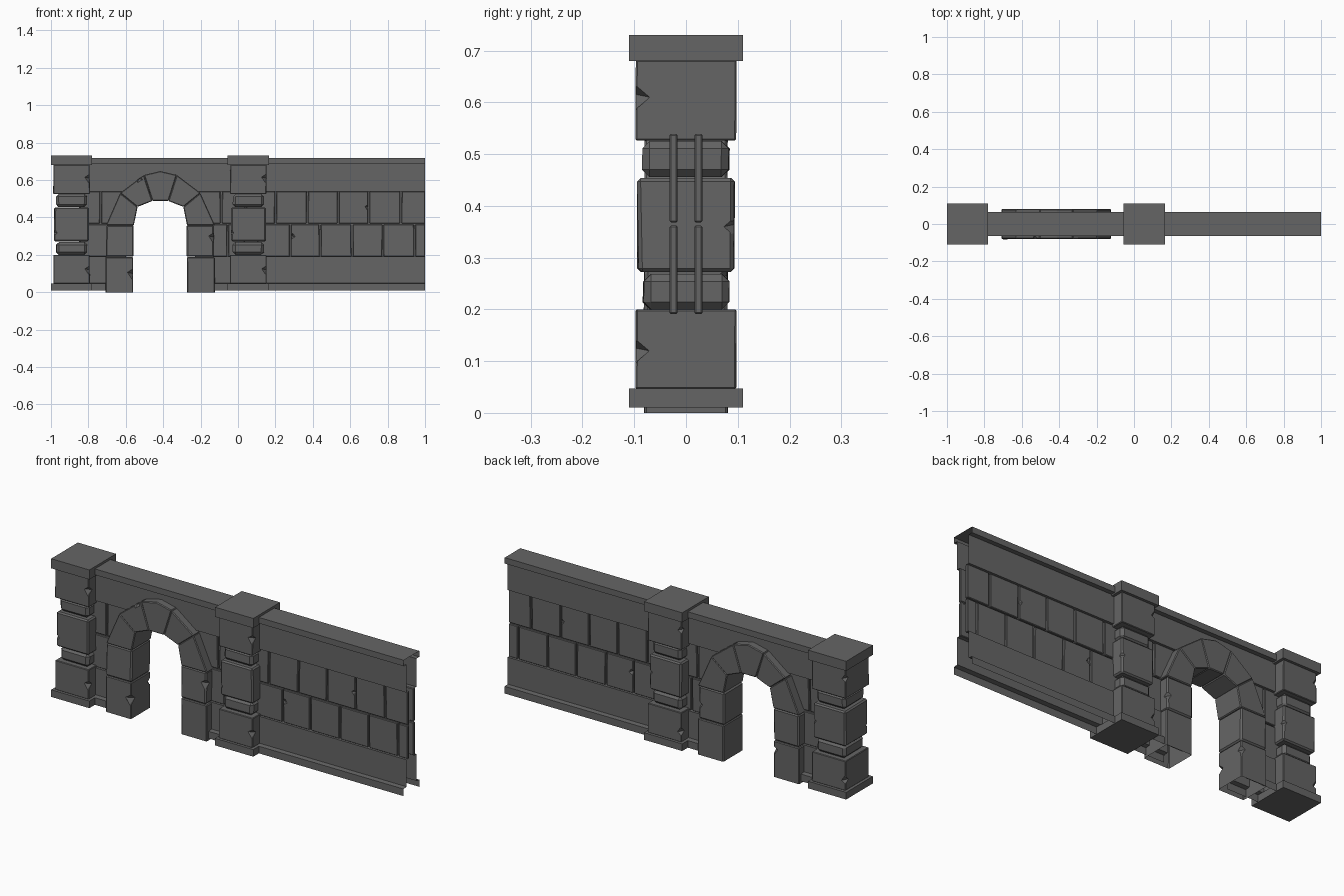
import bpy, bmesh, math, random
from mathutils import Matrix, Vector

if "Cube" in bpy.data.objects:
    bpy.data.objects.remove(bpy.data.objects["Cube"])

random.seed(4)
stone = bpy.data.materials.new("grey stone")
stone.diffuse_color = (0.13, 0.13, 0.13, 1)
stone.use_nodes = True
stone.node_tree.nodes["Principled BSDF"].inputs["Base Color"].default_value = stone.diffuse_color


def finish(name, bm):
    me = bpy.data.meshes.new(name)
    bm.to_mesh(me)
    bm.free()
    me.materials.append(stone)
    ob = bpy.data.objects.new(name, me)
    bpy.context.scene.collection.objects.link(ob)
    return ob


def notch(ob, spots):
    """Cut small wedge-shaped chips (x, y, z, size) out of a stone."""
    bm = bmesh.new()
    for x, y, z, s in spots:
        m = Matrix.Translation((x, y, z)) @ Matrix.Rotation(0.2, 4, 'Y') @ Matrix.Diagonal((s, s, s, 1))
        bmesh.ops.create_uvsphere(bm, u_segments=4, v_segments=2, radius=1, matrix=m)
    cutter = finish("chip_cutter", bm)
    cutter.hide_render = True
    mod = ob.modifiers.new("chips", 'BOOLEAN')
    mod.operation, mod.solver, mod.object = 'DIFFERENCE', 'EXACT', cutter
    bpy.context.view_layer.update()
    dg = bpy.context.evaluated_depsgraph_get()
    me = bpy.data.meshes.new_from_object(ob.evaluated_get(dg))
    ob.modifiers.clear()
    ob.data = me
    bpy.data.objects.remove(cutter)


def prism(name, pts, y0, y1, bevel=0.0, jitter=0.0, chips=(), open_bottom=False):
    """Stone with an outline in x/z, running from y0 to y1."""
    bm = bmesh.new()
    face = bm.faces.new([bm.verts.new((x, y0, z)) for x, z in pts])
    ext = bmesh.ops.extrude_face_region(bm, geom=[face])["geom"]
    for v in ext:
        if isinstance(v, bmesh.types.BMVert):
            v.co.y = y1
    for v in bm.verts:
        v.co += Vector([random.uniform(-jitter, jitter) for _ in range(2)] + [0])
    bmesh.ops.recalc_face_normals(bm, faces=bm.faces)
    if bevel:
        edges = [e for e in bm.edges if not (open_bottom and all(v.co.z < 0.001 for v in e.verts))]
        bmesh.ops.bevel(bm, geom=edges, offset=bevel, segments=1, affect='EDGES', clamp_overlap=True)
        bmesh.ops.recalc_face_normals(bm, faces=bm.faces)
    ob = finish(name, bm)
    if chips:
        notch(ob, chips)
    if open_bottom:
        bm = bmesh.new()
        bm.from_mesh(ob.data)
        low = [f for f in bm.faces if f.normal.z < -0.9 and f.calc_center_median().z < 0.002]
        bmesh.ops.delete(bm, geom=low, context='FACES')
        bm.to_mesh(ob.data)
        bm.free()
    return ob


def rect(x0, x1, z0, z1):
    return [(x0, z0), (x1, z0), (x1, z1), (x0, z1)]


# Pillars: stacked stones between a base and a cap
def pillar(name, cx):
    def stone_block(part, h, z0, z1, bevel=0.0, jitter=0.0, chips=()):
        prism(f"{name}_{part}", rect(cx - h, cx + h, z0, z1), -h, h, bevel, jitter,
              [(cx + x, y, z, s) for x, y, z, s in chips])
    stone_block("base", 0.11, 0.01, 0.047)
    stone_block("bottom_block", 0.097, 0.046, 0.2, 0.003, 0.001,
                [(0.097, -0.097, 0.12, 0.026), (-0.097, 0.097, 0.1, 0.024)])
    stone_block("lower_ring", 0.083, 0.2, 0.268, 0.014, 0.002)
    stone_block("middle_block", 0.093, 0.272, 0.454, 0.007, 0.002,
                [(0.093, 0.093, 0.36, 0.02), (-0.093, -0.093, 0.32, 0.018)])
    stone_block("upper_ring", 0.083, 0.456, 0.525, 0.014, 0.002)
    stone_block("top_block", 0.097, 0.526, 0.682, 0.003, 0.001,
                [(0.097, -0.097, 0.61, 0.027), (-0.097, 0.097, 0.63, 0.022)])
    stone_block("cap", 0.11, 0.68, 0.73)


pillar("left_pillar", -0.89)
pillar("middle_pillar", 0.055)


# Wall shell: hollow profile, open below and at the ends
def wall(name, x0, x1, half):
    prof = half + [(-y, z) for y, z in reversed(half)]
    bm = bmesh.new()
    a = [bm.verts.new((x0, y, z)) for y, z in prof]
    b = [bm.verts.new((x1, y, z)) for y, z in prof]
    for i in range(len(prof) - 1):
        bm.faces.new((a[i], b[i], b[i + 1], a[i + 1]))
    finish(name, bm)


upper = [(-0.04, 0.54), (-0.04, 0.687), (-0.064, 0.687), (-0.064, 0.718)]
full = [(-0.064, 0.01), (-0.064, 0.047), (-0.04, 0.05), (-0.04, 0.19), (-0.02, 0.19), (-0.02, 0.54)] + upper
wall("wall_left_of_arch", -0.85, -0.6, full)
wall("wall_over_arch", -0.6, -0.23, upper)
wall("long_wall", -0.23, 1.0, full)


# Brick courses set into the recess on both faces
def course(name, seams, z0, z1, chips):
    for i, (xa, xb) in enumerate(zip(seams, seams[1:])):
        g = 0.004
        right = xb if xb == 1 else xb - g
        t = random.uniform(-0.002, 0.002)
        pts = [(xa + g, z0), (right, z0), (right + (0 if xb == 1 else t), z1), (xa + g + t, z1)]
        spots = [c for c in chips if xa < c[0] < xb]
        for side, s in (("front", -1), ("back", 1)):
            prism(f"{name}_brick_{side}_{i}", pts, s * 0.016, s * 0.032, 0.003, 0,
                  [(x, s * 0.034, z, r) for x, z, r in spots])


course("upper_right", [0.04, 0.2, 0.37, 0.535, 0.7, 0.87, 1], 0.368, 0.539, [(0.692, 0.455, 0.016)])
course("lower_right", [0.1, 0.28, 0.44, 0.61, 0.775, 0.945, 1], 0.191, 0.362, [(0.29, 0.30, 0.018)])
course("upper_left", [-0.85, -0.735, -0.6], 0.368, 0.539, [])
course("lower_left", [-0.85, -0.6], 0.191, 0.362, [])
course("upper_middle", [-0.23, -0.09, 0.04], 0.368, 0.539, [])
course("lower_middle", [-0.23, -0.055, 0.04], 0.191, 0.362, [])

# Arch legs: two stones each side
D = 0.08
CX = -0.415
prism("left_leg_bottom", rect(-0.708, -0.56, 0, 0.188), -D, D, 0.004, 0.001,
      [(-0.56, -D, 0.1, 0.032), (-0.56, D, 0.14, 0.025)], True)
prism("left_leg_top", rect(-0.706, -0.558, 0.19, 0.358), -D, D, 0.007, 0.002)
prism("right_leg_bottom", rect(-0.272, -0.124, 0, 0.188), -D, D, 0.004, 0.001, (), True)
prism("right_leg_top", rect(-0.276, -0.128, 0.19, 0.358), -D, D, 0.007, 0.002,
      [(-0.128, -D, 0.295, 0.03), (-0.128, D, 0.26, 0.025)])

# Arch ring: five wedge stones (angle, inner radius, outer radius at each seam)
seams = [(180, 0.143, 0.292), (141, 0.158, 0.276), (108, 0.138, 0.284),
         (72, 0.138, 0.284), (39, 0.158, 0.276), (0, 0.143, 0.292)]


def polar(a, r):
    return (CX + r * math.cos(math.radians(a)), 0.357 + r * math.sin(math.radians(a)))


for i, ((a, ri, ro), (b, si, so)) in enumerate(zip(seams, seams[1:])):
    pts = [polar(a, ri), polar(a, ro), polar(b, so), polar(b, si)]
    if i == 2:
        pts.insert(2, (CX, 0.648))
    x, z = polar(115, 0.276)
    chips = [(x, -D, z, 0.022)] if i == 1 else []
    prism(f"arch_stone_{i}", pts, -D, D, 0.004, 0.001, chips)
